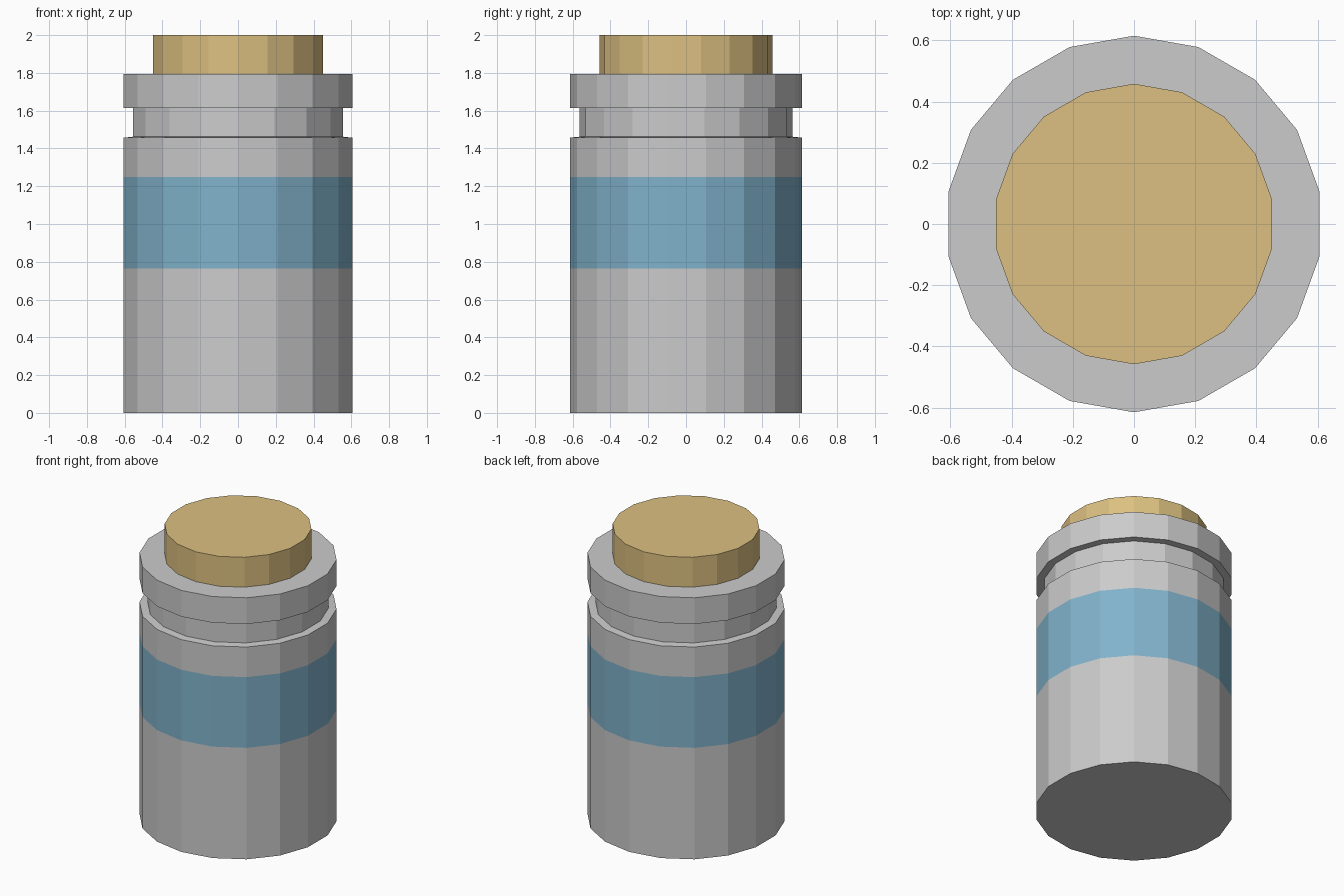
import bpy, bmesh, math

if "Cube" in bpy.data.objects:
    bpy.data.objects.remove(bpy.data.objects["Cube"])

SIDES = 18


def lathe(name, profile, cap_bottom=False, cap_top=False, color=None):
    """Flat-shaded 18-sided turned part from (radius, z) points, bottom to top."""
    bm = bmesh.new()
    rings = []
    for r, z in profile:
        ring = []
        for i in range(SIDES):
            a = math.pi / 2 + math.tau * i / SIDES
            ring.append(bm.verts.new((r * math.cos(a), r * math.sin(a), z)))
        rings.append(ring)
    for low, high in zip(rings, rings[1:]):
        for i in range(SIDES):
            j = (i + 1) % SIDES
            bm.faces.new((low[i], low[j], high[j], high[i]))
    if cap_bottom:
        bm.faces.new(rings[0][::-1])
    if cap_top:
        bm.faces.new(rings[-1])
    mesh = bpy.data.meshes.new(name)
    bm.to_mesh(mesh)
    bm.free()
    if color:
        mat = bpy.data.materials.new(name)
        mat.diffuse_color = (*color, 1)
        mat.use_nodes = True
        mat.node_tree.nodes["Principled BSDF"].inputs["Base Color"].default_value = mat.diffuse_color
        mesh.materials.append(mat)
    obj = bpy.data.objects.new(name, mesh)
    bpy.context.collection.objects.link(obj)
    return obj


R = 0.615        # body and rim radius
NECK = 0.565
CORK = 0.458

# Lower jar wall with the base
lathe("jar_body", [(R, 0), (R, 0.765)], cap_bottom=True)

# Label band, flush with the wall
lathe("label_band", [(R, 0.765), (R, 1.25)], color=(0.22, 0.45, 0.60))

# Shoulder, recessed neck and rim
lathe("jar_neck_and_rim",
      [(R, 1.25), (R, 1.457), (NECK, 1.462), (NECK, 1.615), (R, 1.615),
       (R, 1.795), (CORK, 1.795)])

# Cork stopper
lathe("cork", [(CORK, 1.795), (CORK, 2.0)], cap_top=True,
      color=(0.72, 0.53, 0.22))
